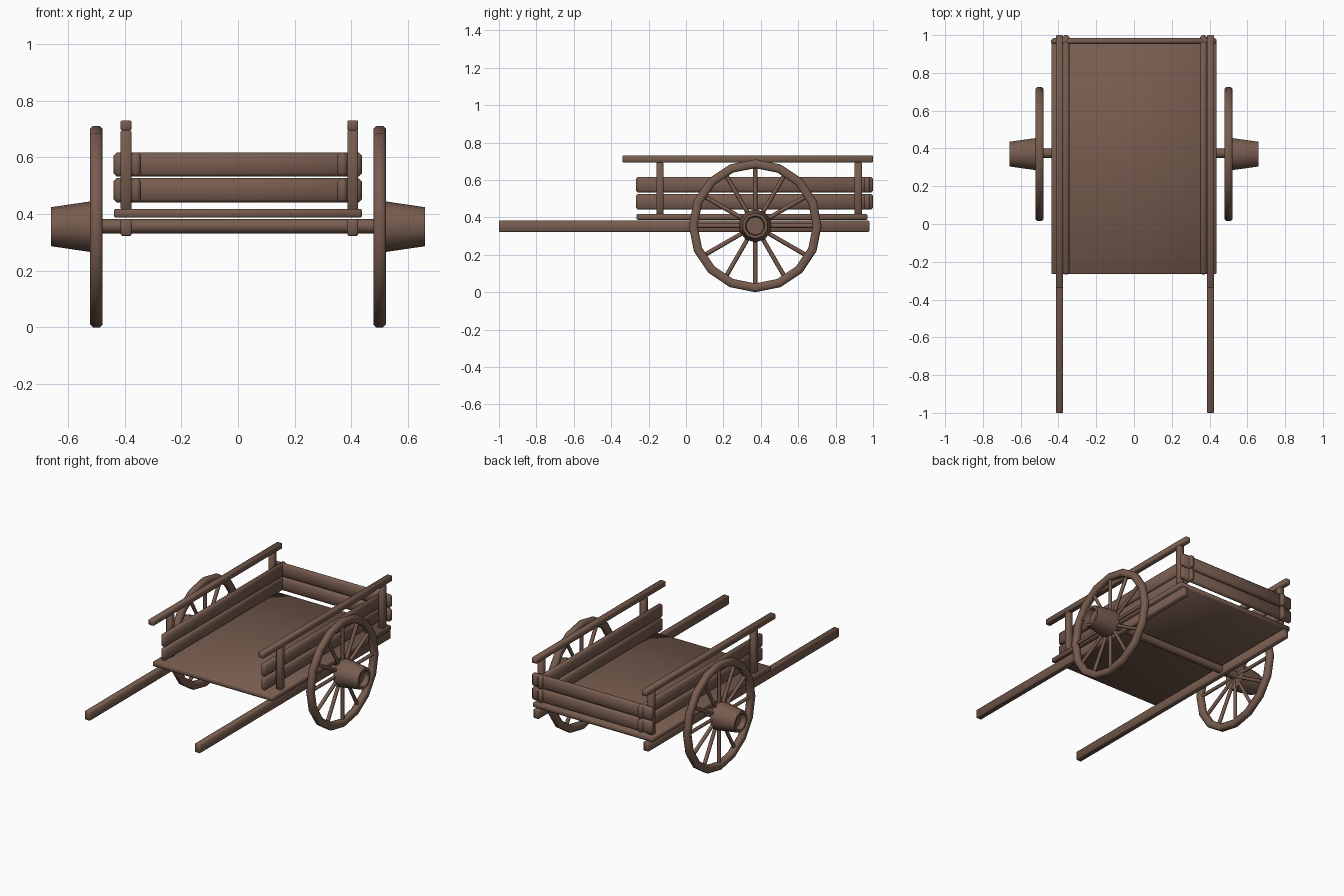
import bpy, bmesh, math
from mathutils import Vector, Matrix

if "Cube" in bpy.data.objects:
    bpy.data.objects.remove(bpy.data.objects["Cube"])

wood = bpy.data.materials.new("brown wood")
wood.diffuse_color = (0.185, 0.107, 0.077, 1)
wood.use_nodes = True
wood.node_tree.nodes["Principled BSDF"].inputs["Base Color"].default_value = wood.diffuse_color


def finish(name, bm, angle=50):
    bmesh.ops.recalc_face_normals(bm, faces=bm.faces)
    me = bpy.data.meshes.new(name)
    bm.to_mesh(me)
    bm.free()
    me.materials.append(wood)
    ob = bpy.data.objects.new(name, me)
    bpy.context.collection.objects.link(ob)
    bpy.ops.object.select_all(action='DESELECT')
    bpy.context.view_layer.objects.active = ob
    ob.select_set(True)
    bpy.ops.object.shade_smooth_by_angle(angle=math.radians(angle))
    return ob


def beam(name, x, y, z, bevel=0.004):
    """Box given by (min, max) ranges with chamfered edges."""
    bm = bmesh.new()
    size = Vector((x[1] - x[0], y[1] - y[0], z[1] - z[0]))
    mid = Vector((x[0] + x[1], y[0] + y[1], z[0] + z[1])) / 2
    bmesh.ops.create_cube(bm, size=1)
    for v in bm.verts:
        v.co = Vector(a * b for a, b in zip(v.co, size)) + mid
    bmesh.ops.bevel(bm, geom=bm.edges[:], offset=bevel, segments=1,
                    affect='EDGES', profile=0.5)
    return finish(name, bm)


def lathe(name, profile, sides, centre, closed=False):
    """Turn (x, radius) points about the x axis."""
    bm = bmesh.new()
    rings = []
    for i in range(sides):
        a = 2 * math.pi * i / sides
        rings.append([bm.verts.new((centre[0] + x, centre[1] + r * math.sin(a),
                                    centre[2] - r * math.cos(a))) for x, r in profile])
    n = len(profile)
    for i in range(sides):
        p, q = rings[i], rings[(i + 1) % sides]
        for j in range(n if closed else n - 1):
            k = (j + 1) % n
            bm.faces.new((p[j], p[k], q[k], q[j]))
    if not closed:
        bm.faces.new([r[0] for r in rings])
        bm.faces.new([r[-1] for r in rings])
    return finish(name, bm)


WY, WZ = 0.37, 0.355   # wheel centre

# cart bed, axle and tail boards
beam("floor", (-0.437, 0.437), (-0.265, 0.97), (0.387, 0.418), 0.005)
lathe("axle", [(-0.5, 0.026), (0.5, 0.026)], 8, (0, WY + 0.005, WZ + 0.002))
BOARDS = [("lower", (0.441, 0.526)), ("upper", (0.532, 0.617))]
for level, z in BOARDS:
    beam(level + "_tail_board", (-0.439, 0.437), (0.952, 0.985), z, 0.011)

for side, s in (("left", -1), ("right", 1)):
    c = s * 0.4 + 0.005
    w = (c - 0.019, c + 0.019)
    # shaft, side boards, posts and hand rail
    beam(side + "_shaft", w, (-1.0, 0.98), (0.323, 0.382))
    b = s * 0.364 + 0.004
    for level, z in BOARDS:
        beam(f"{side}_{level}_side_board", (b - 0.018, b + 0.018), (-0.268, 1.0), z, 0.011)
    beam(side + "_front_post", w, (-0.158, -0.121), (0.415, 0.695))
    beam(side + "_rear_post", w, (0.902, 0.94), (0.415, 0.695))
    beam(side + "_rail", w, (-0.34, 1.0), (0.694, 0.73))

    # wheel rim
    centre = (s * 0.5, WY, WZ)
    rim = [(-0.022, 0.318), (-0.022, 0.345), (-0.012, 0.355), (0.012, 0.355),
           (0.022, 0.345), (0.022, 0.318), (0.012, 0.308), (-0.012, 0.308)]
    lathe(side + "_wheel_rim", rim, 16, centre, True)
    # tapered hub with a hollow end
    hub = [(-0.005, 0.088), (0.022, 0.089), (0.159, 0.069), (0.159, 0.054), (0.125, 0.048)]
    lathe(side + "_hub", [(s * x, r) for x, r in hub], 10, centre)
    # spokes
    bm = bmesh.new()
    for i in range(12):
        m = (Matrix.Translation(centre) @ Matrix.Rotation(i * math.pi / 6, 4, 'X')
             @ Matrix.Translation((0, 0, 0.165)))
        bmesh.ops.create_cone(bm, cap_ends=True, segments=6, radius1=0.011,
                              radius2=0.012, depth=0.31, matrix=m)
    finish(side + "_spokes", bm, 65)
